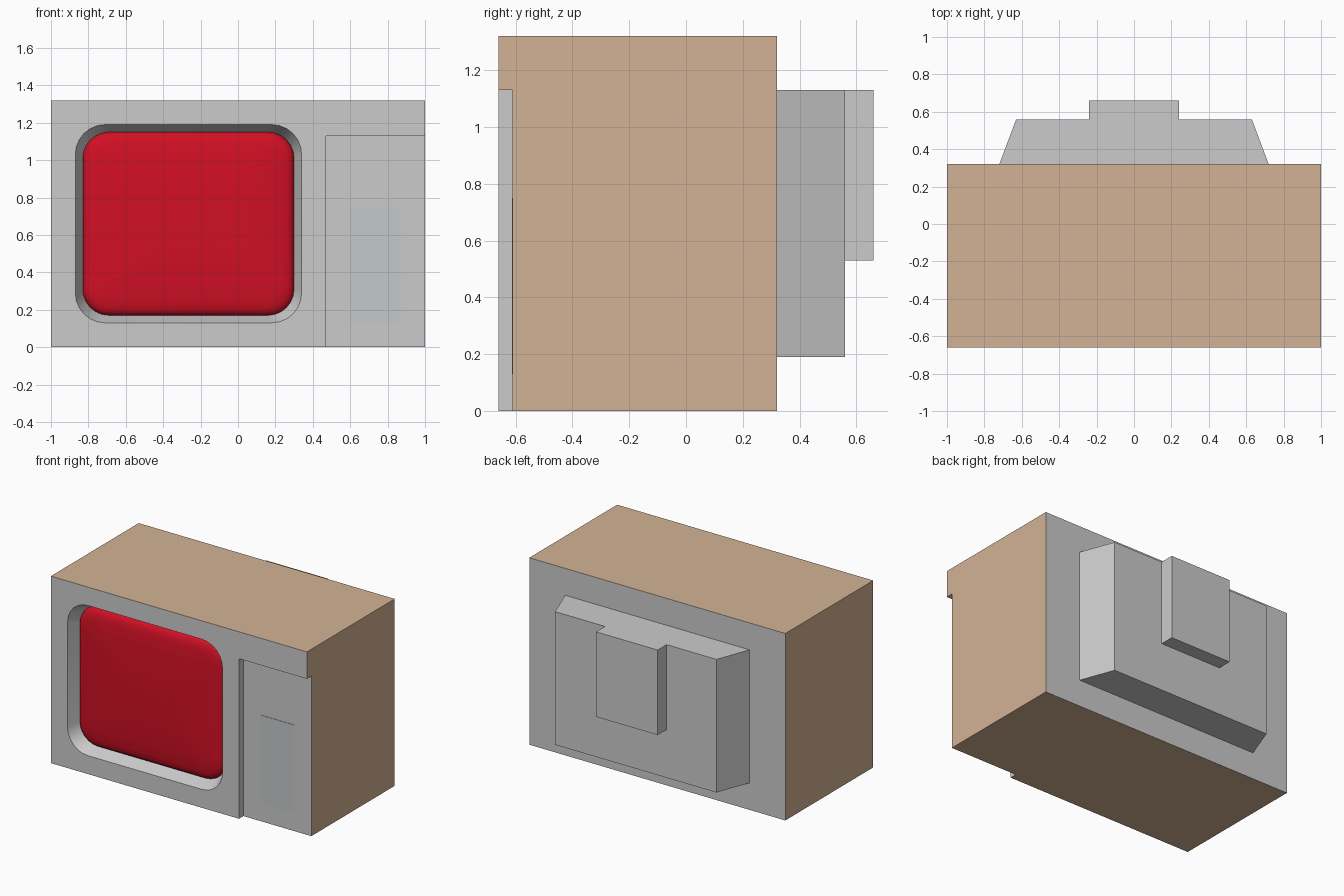
import bpy, bmesh, math

if "Cube" in bpy.data.objects:
    bpy.data.objects.remove(bpy.data.objects["Cube"])


def material(name, rgb):
    m = bpy.data.materials.new(name)
    m.diffuse_color = (*rgb, 1)
    m.use_nodes = True
    m.node_tree.nodes["Principled BSDF"].inputs["Base Color"].default_value = m.diffuse_color
    return m


def add(name, bm, mat=None):
    bmesh.ops.recalc_face_normals(bm, faces=bm.faces)
    me = bpy.data.meshes.new(name)
    bm.to_mesh(me)
    bm.free()
    ob = bpy.data.objects.new(name, me)
    bpy.context.collection.objects.link(ob)
    if mat:
        me.materials.append(mat)
    return ob


def loft(name, rings, mat=None):
    """Skin a list of equal-length point rings and cap both ends."""
    bm = bmesh.new()
    vs = [[bm.verts.new(p) for p in ring] for ring in rings]
    n = len(vs[0])
    for a, b in zip(vs, vs[1:]):
        for i in range(n):
            j = (i + 1) % n
            bm.faces.new((a[i], a[j], b[j], b[i]))
    bm.faces.new(vs[0])
    bm.faces.new(vs[-1])
    return add(name, bm, mat)


def prism(name, outline, z0, z1, mat=None):
    return loft(name, [[(x, y, z) for x, y in outline] for z in (z0, z1)], mat)


def box(name, x0, x1, y0, y1, z0, z1, mat=None):
    return prism(name, [(x0, y0), (x1, y0), (x1, y1), (x0, y1)], z0, z1, mat)


def screen_ring(inset, y, r, seg=6):
    """Rounded rectangle around the screen opening, moved in by inset."""
    cx, cz = -0.265, 0.66
    hx, hz = 0.605 - inset - r, 0.53 - inset - r
    pts = []
    for k, (sx, sz) in enumerate(((1, 1), (-1, 1), (-1, -1), (1, -1))):
        for i in range(seg + 1):
            a = math.pi / 2 * (k + i / seg)
            pts.append((cx + sx * hx + r * math.cos(a), y, cz + sz * hz + r * math.sin(a)))
    return pts


def smooth(ob, angle):
    bpy.ops.object.select_all(action='DESELECT')
    ob.select_set(True)
    bpy.context.view_layer.objects.active = ob
    bpy.ops.object.shade_smooth_by_angle(angle=math.radians(angle))


tan = material("tan_casing", (0.65, 0.45, 0.30))
red = material("red_screen", (0.64, 0.005, 0.018))
pale = material("pale_grille", (0.55, 0.59, 0.60))

# Cabinet block with the control panel step and screen recess cut out
cabinet = box("cabinet_front_and_back", -1, 1, -0.66, 0.32, 0, 1.32)
panel_cut = box("panel_cutter", 0.47, 1.2, -0.8, -0.61, -0.2, 1.13)
screen_cut = loft("screen_cutter", [screen_ring(-0.016, -0.70, 0.166),
                                    screen_ring(0.048, -0.54, 0.142)])
bpy.context.view_layer.objects.active = cabinet
for cutter in (panel_cut, screen_cut):
    mod = cabinet.modifiers.new("cut", 'BOOLEAN')
    mod.operation = 'DIFFERENCE'
    mod.solver = 'EXACT'
    mod.object = cutter
    bpy.ops.object.modifier_apply(modifier=mod.name)
for cutter in (panel_cut, screen_cut):
    bpy.data.objects.remove(cutter)


# Split the cabinet into tan outer casing and grey front and back
def is_casing(f):
    c = f.calc_center_median()
    return abs(abs(c.x) - 1) < 1e-3 or abs(c.z) < 1e-3 or abs(c.z - 1.32) < 1e-3


casing = cabinet.copy()
casing.data = cabinet.data.copy()
casing.name = "cabinet_casing"
casing.data.materials.append(tan)
bpy.context.collection.objects.link(casing)
for ob, keep in ((casing, True), (cabinet, False)):
    bm = bmesh.new()
    bm.from_mesh(ob.data)
    bmesh.ops.delete(bm, geom=[f for f in bm.faces if is_casing(f) != keep], context='FACES')
    bm.to_mesh(ob.data)
    bm.free()
smooth(cabinet, 30)

# Bulging screen
profile = [(0.04, -0.53, 0.14), (0.04, -0.57, 0.14), (0.044, -0.585, 0.14),
           (0.055, -0.598, 0.135), (0.075, -0.608, 0.13), (0.11, -0.615, 0.12),
           (0.20, -0.623, 0.10), (0.32, -0.629, 0.07), (0.44, -0.632, 0.04)]
smooth(loft("screen", [screen_ring(*p) for p in profile], red), 50)

# Speaker grille on the control panel
box("speaker_grille", 0.60, 0.87, -0.613, -0.60, 0.13, 0.75, pale)

# Tapered rear housing and its raised block
prism("rear_housing", [(-0.72, 0.32), (0.72, 0.32), (0.63, 0.56), (-0.63, 0.56)], 0.19, 1.13)
box("rear_block", -0.24, 0.24, 0.56, 0.66, 0.53, 1.13)
